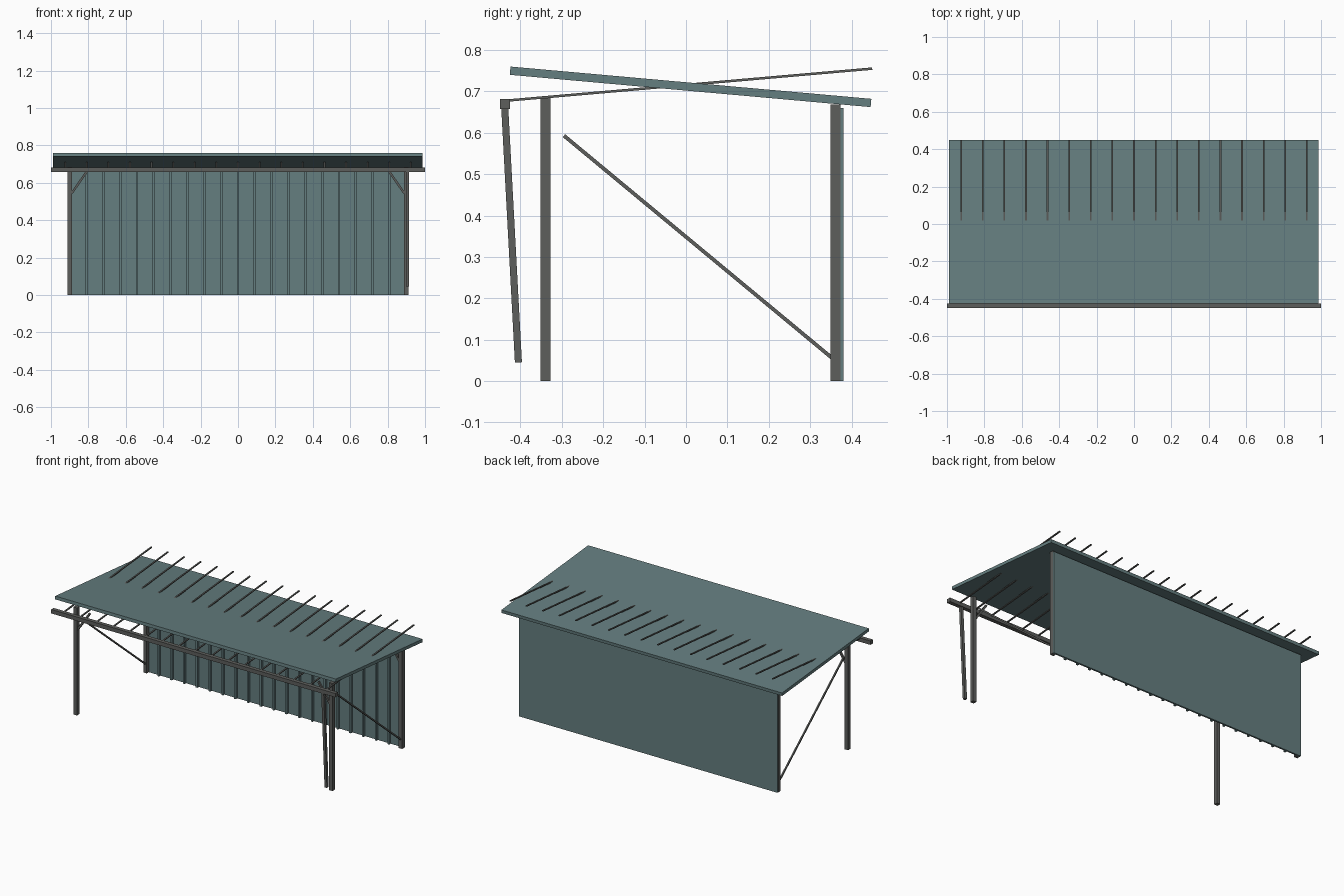
import bpy
from mathutils import Vector, Matrix

if "Cube" in bpy.data.objects:
    bpy.data.objects.remove(bpy.data.objects["Cube"])


def material(name, rgb):
    m = bpy.data.materials.new(name)
    m.diffuse_color = (*rgb, 1)
    m.use_nodes = True
    m.node_tree.nodes["Principled BSDF"].inputs["Base Color"].default_value = m.diffuse_color
    return m


TEAL = material("teal_sheet", (0.13, 0.21, 0.215))
GREY = material("dark_grey_steel", (0.11, 0.113, 0.107))


def box(name, lo, hi, mat):
    lo, hi = Vector(lo), Vector(hi)
    bpy.ops.mesh.primitive_cube_add(size=1)
    o = bpy.context.object
    o.name = name
    size = hi - lo
    o.data.transform(Matrix.Translation((lo + hi) / 2) @ Matrix.Diagonal((*size, 1)))
    o.data.materials.append(mat)
    return o


def bar(name, a, b, side, thick, mat):
    """Straight bar from a to b; side and thick are its cross-section sizes."""
    a, b = Vector(a), Vector(b)
    d = (b - a).normalized()
    u = Vector((1, 0, 0)) if abs(d.x) < 0.1 else Vector((0, 1, 0))
    v = d.cross(u).normalized()
    bpy.ops.mesh.primitive_cube_add(size=1)
    o = bpy.context.object
    o.name = name
    rot = Matrix((u, v, d)).transposed().to_4x4()
    o.data.transform(Matrix.Translation((a + b) / 2) @ rot
                     @ Matrix.Diagonal((side, thick, (b - a).length, 1)))
    o.data.materials.append(mat)
    return o


# Sloping roof sheet
bar("roof_sheet", (-0.002, -0.425, 0.75), (-0.002, 0.447, 0.672), 1.975, 0.02, TEAL)

# Rafters, pitched the opposite way through the roof
for i in range(17):
    x = (i - 8) * 0.1155
    bar(f"rafter_{i}", (x, -0.43, 0.678), (x, 0.45, 0.755), 0.009, 0.006, GREY)

# Gutter beam along the front and its slanted downpipe
box("front_gutter", (-1, -0.45, 0.657), (1, -0.425, 0.682), GREY)
bar("downpipe", (0.907, -0.438, 0.66), (0.907, -0.405, 0.045), 0.017, 0.017, GREY)

# Rear wall with vertical ribs on the inside
box("rear_wall", (-0.91, 0.370, 0.0), (0.91, 0.381, 0.66), TEAL)
for i in range(19):
    x = (i - 9) * 0.09
    box(f"wall_rib_{i}", (x - 0.006, 0.355, 0.0), (x + 0.006, 0.371, 0.66), TEAL)

# Posts, knee braces and diagonal side braces on both ends
for s, end in ((-1, "left"), (1, "right")):
    x = s * 0.899
    for row, y, top in (("front", -0.34, 0.684), ("rear", 0.361, 0.668)):
        box(f"{row}_{end}_post", (x - 0.012, y - 0.012, 0), (x + 0.012, y + 0.012, top), GREY)
        bar(f"{row}_{end}_knee_brace", (s * 0.888, y, 0.545), (s * 0.805, y, 0.665),
            0.012, 0.012, GREY)
    bar(f"{end}_diagonal_brace", (x, -0.295, 0.593), (x, 0.355, 0.054), 0.009, 0.009, GREY)
